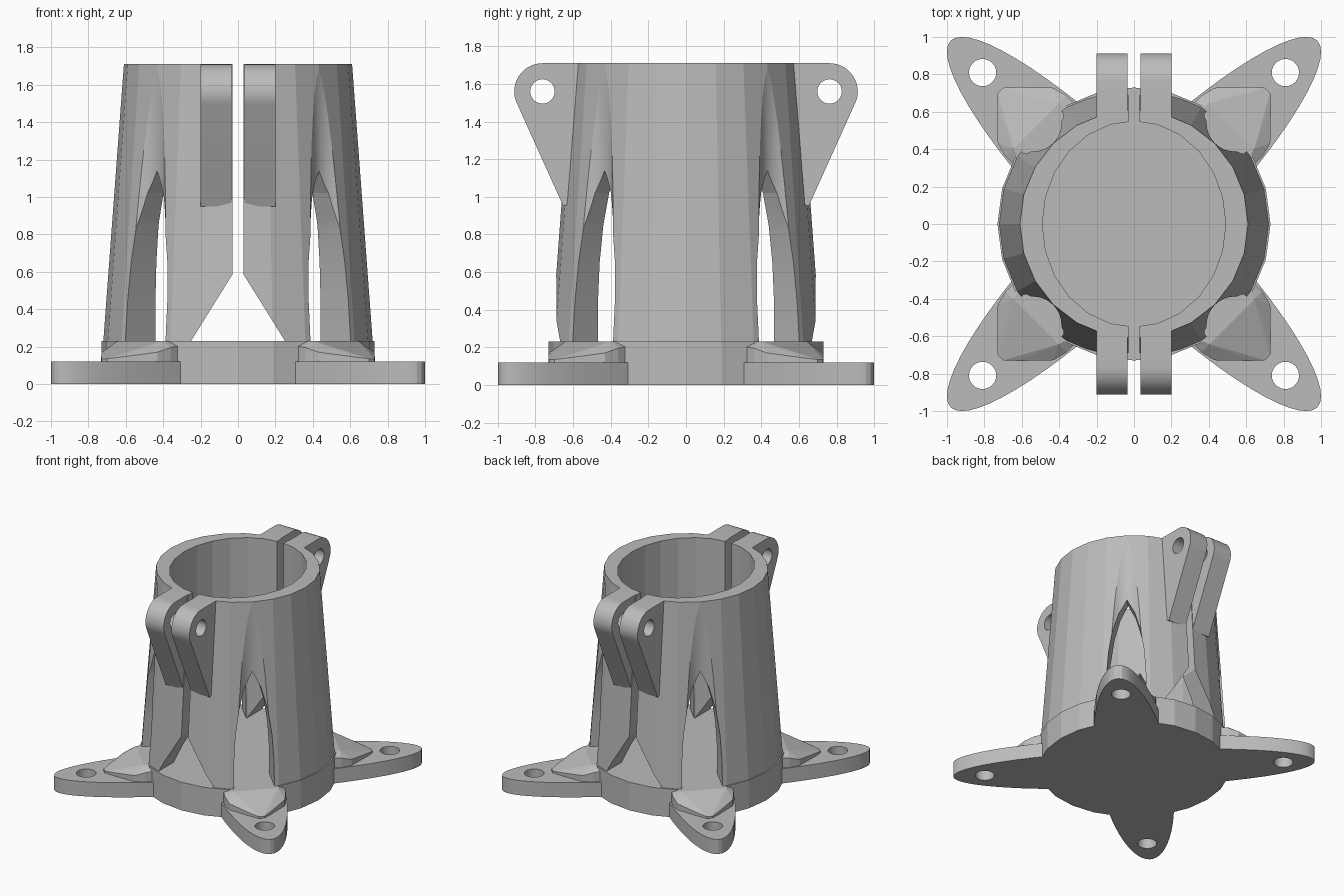
import bpy, bmesh, math
from mathutils import Vector

cube = bpy.data.objects.get("Cube")
if cube:
    bpy.data.objects.remove(cube, do_unlink=True)

grey = bpy.data.materials.new("plain grey")
grey.use_nodes = True
grey.diffuse_color = (0.5, 0.5, 0.5, 1)
grey.node_tree.nodes["Principled BSDF"].inputs["Base Color"].default_value = (0.5, 0.5, 0.5, 1)


def finish(name, bm):
    bmesh.ops.recalc_face_normals(bm, faces=bm.faces)
    mesh = bpy.data.meshes.new(name)
    bm.to_mesh(mesh)
    bm.free()
    mesh.materials.append(grey)
    obj = bpy.data.objects.new(name, mesh)
    bpy.context.collection.objects.link(obj)
    return obj


def prism(name, points, sweep):
    """Extrude a closed outline along a vector."""
    bm = bmesh.new()
    face = bm.faces.new([bm.verts.new(p) for p in points])
    new = bmesh.ops.extrude_face_region(bm, geom=[face])["geom"]
    bmesh.ops.translate(bm, vec=sweep, verts=[v for v in new if isinstance(v, bmesh.types.BMVert)])
    return finish(name, bm)


def ring(rx, ry, count):
    return [(rx * math.cos(math.tau * i / count), ry * math.sin(math.tau * i / count))
            for i in range(count)]


def tube(name, profile, count):
    """Join a closed loop of elliptical rings, each given as x radius, y radius, height."""
    bm = bmesh.new()
    rows = [[bm.verts.new((x, y, z)) for x, y in ring(rx, ry, count)] for rx, ry, z in profile]
    for a, b in zip(rows, rows[1:] + rows[:1]):
        for i in range(count):
            j = (i + 1) % count
            bm.faces.new((a[i], a[j], b[j], b[i]))
    return finish(name, bm)


def cut(obj, cutter):
    """Subtract the cutter and discard it."""
    cutter.hide_render = True
    mod = obj.modifiers.new("cut", 'BOOLEAN')
    mod.operation = 'DIFFERENCE'
    mod.solver = 'EXACT'
    mod.object = cutter
    graph = bpy.context.evaluated_depsgraph_get()
    mesh = bpy.data.meshes.new_from_object(obj.evaluated_get(graph))
    obj.modifiers.clear()
    obj.data = mesh
    bpy.data.objects.remove(cutter, do_unlink=True)


def smooth(obj, degrees):
    bpy.ops.object.select_all(action='DESELECT')
    obj.select_set(True)
    bpy.context.view_layer.objects.active = obj
    bpy.ops.object.shade_smooth_by_angle(angle=math.radians(degrees))


def diagonal(u, v, angle, z):
    c, s = math.cos(angle), math.sin(angle)
    return Vector((u * c - v * s, u * s + v * c, z))


FLOOR, FOOT, TOP = 0.23, 0.12, 1.71
angles = [math.radians(45 + 90 * i) for i in range(4)]

# Round base plate
prism("base_disc", [(x, y, 0) for x, y in ring(0.73, 0.73, 24)], (0, 0, FLOOR))

# Two crossed elliptical feet with screw holes
for n, a in enumerate(angles[:2]):
    foot = prism(f"foot_ellipse_{n + 1}",
                 [diagonal(u, v, a, 0) for u, v in ring(1.386, 0.283, 64)], (0, 0, FOOT))
    for side in (-1, 1):
        cut(foot, prism("hole_cutter", [diagonal(u + 1.145 * side, v, a, -0.1)
                                        for u, v in ring(0.073, 0.073, 24)], (0, 0, 0.4)))
    smooth(foot, 20)

# Sloped bosses joining the feet to the base
for n, a in enumerate(angles):
    bm = bmesh.new()
    for u, v, high in ((0.5, 0.23, FLOOR), (0.74, 0.17, FLOOR), (0.74, 0.23, 0.195),
                       (0.82, 0.21, 0.17), (0.955, 0.08, 0.145), (1.01, 0.02, 0.135)):
        for side in (-1, 1):
            for z in (FOOT, high):
                bm.verts.new(diagonal(u, v * side, a, z))
    bmesh.ops.convex_hull(bm, input=bm.verts)
    loose = [v for v in bm.verts if not v.link_faces]
    bmesh.ops.delete(bm, geom=loose, context='VERTS')
    finish(f"foot_boss_{n + 1}", bm)

# Tapered clamp sleeve with a straight, slightly oval bore
sleeve = tube("sleeve", [(0.72, 0.72, FLOOR), (0.61, 0.61, TOP),
                         (0.49, 0.55, TOP), (0.49, 0.55, FLOOR)], 24)

# Clamping slot that opens into an arch at the bottom
half = [(0.27, 0.2), (0.03, 0.585), (0.03, 1.9)]
outline = half + [(-x, z) for x, z in reversed(half)]
cut(sleeve, prism("slot_cutter", [(x, -1, z) for x, z in outline], (0, 2, 0)))

# Vertical screwdriver grooves, each with a pointed window through to the bore
arch = [(0.152, 0.2), (0.15, 0.45), (0.137, 0.65), (0.107, 0.85), (0.06, 1.02)]
window = arch + [(0, 1.14)] + [(-v, z) for v, z in reversed(arch)]
for a in angles:
    cut(sleeve, prism("groove_cutter", [diagonal(u + 0.765, v, a, 0.2)
                                        for u, v in ring(0.153, 0.153, 48)], (0, 0, 1.7)))
    cut(sleeve, prism("window_cutter", [diagonal(0.3, v, a, z) for v, z in window],
                      diagonal(0.465, 0, a, 0)))
smooth(sleeve, 10)

# Clamp lugs with bolt holes, two at the front and two at the back
arc = [math.radians(90 - 118 * i / 14) for i in range(15)]
lug_outline = [(0.56, TOP)] + [(0.763 + 0.15 * math.cos(t), 1.56 + 0.15 * math.sin(t)) for t in arc]
lug_outline += [(0.652, 0.95), (0.6, 0.97)]
for sy, end in ((-1, "front"), (1, "back")):
    for sx, side in ((-1, "right"), (1, "left")):
        lug = prism(f"{end}_{side}_lug", [(sx * 0.035, sy * y, z) for y, z in lug_outline],
                    (sx * 0.165, 0, 0))
        cut(lug, prism("bolt_cutter", [(sx * -0.1, sy * (0.763 + y), 1.56 + z)
                                       for y, z in ring(0.065, 0.065, 24)], (sx * 0.5, 0, 0)))
        smooth(lug, 20)
